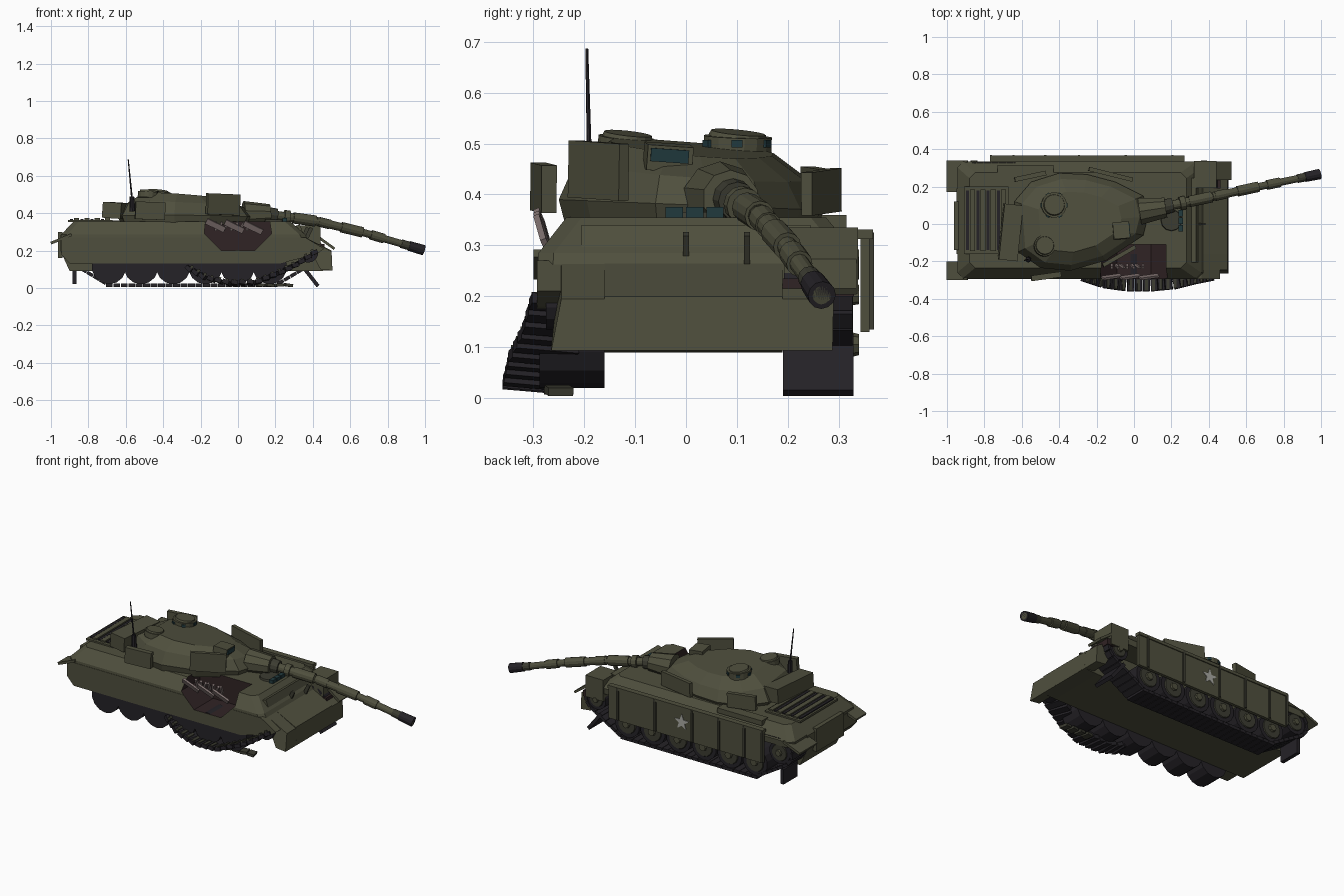
import bpy, bmesh, math
from mathutils import Vector, Matrix, Euler

if "Cube" in bpy.data.objects:
    bpy.data.objects.remove(bpy.data.objects["Cube"])

def mat(name, c):
    m = bpy.data.materials.new(name)
    m.diffuse_color = (*c, 1)
    m.use_nodes = True
    m.node_tree.nodes["Principled BSDF"].inputs["Base Color"].default_value = m.diffuse_color
    return m

OLIVE = mat("olive", (0.078, 0.078, 0.047))
DARK = mat("dark_rubber", (0.018, 0.016, 0.02))
STEEL = mat("dark_olive", (0.045, 0.045, 0.031))
SCORCH = mat("scorched", (0.03, 0.017, 0.018))
GLASS = mat("glass", (0.015, 0.042, 0.048))
TORN = mat("torn_metal", (0.22, 0.17, 0.165))
WHITE = mat("faded_white", (0.4, 0.4, 0.37))

def finish(name, bm, m):
    bmesh.ops.recalc_face_normals(bm, faces=bm.faces)
    me = bpy.data.meshes.new(name)
    bm.to_mesh(me)
    bm.free()
    me.materials.append(m)
    ob = bpy.data.objects.new(name, me)
    bpy.context.collection.objects.link(ob)
    return ob

def loft(name, rings, m):
    bm = bmesh.new()
    vs = [[bm.verts.new(p) for p in r] for r in rings]
    for a, b in zip(vs, vs[1:]):
        for i in range(len(a)):
            j = (i + 1) % len(a)
            bm.faces.new((a[i], a[j], b[j], b[i]))
    bm.faces.new(vs[0][::-1])
    bm.faces.new(vs[-1])
    return finish(name, bm, m)

def prism(name, prof, y0, y1, m):
    return loft(name, [[(x, y, z) for x, z in prof] for y in (y0, y1)], m)

def box(name, c, s, m, rot=(0, 0, 0)):
    bm = bmesh.new()
    bmesh.ops.create_cube(bm, size=1)
    r = Euler([math.radians(a) for a in rot]).to_matrix().to_4x4()
    bm.transform(Matrix.Translation(c) @ r @ Matrix.Diagonal((*s, 1)))
    return finish(name, bm, m)

def rod(name, a, b, r1, r2, m, n=12):
    a, b = Vector(a), Vector(b)
    bm = bmesh.new()
    bmesh.ops.create_cone(bm, cap_ends=True, segments=n, radius1=r1, radius2=r2, depth=(b - a).length)
    q = (b - a).to_track_quat('Z', 'Y').to_matrix().to_4x4()
    bm.transform(Matrix.Translation((a + b) / 2) @ q)
    return finish(name, bm, m)

def walk(points, step):
    """Evenly spaced positions and directions along a polyline."""
    pts, out, left = [Vector(p) for p in points], [], 0.0
    for a, b in zip(pts, pts[1:]):
        d = b - a
        while left < d.length:
            out.append((a + d.normalized() * left, d.normalized()))
            left += step
        left -= d.length
    return out

# Hull: centre tub, upper body, near sponson and bow
tub = prism("hull_tub", [(-.9, .09), (-.95, .2), (-.95, .28), (-.88, .355), (.27, .352), (.35, .275),
                         (.5, .2), (.505, .095), (.42, .09)], -.16, .19, OLIVE)
def plan(x0, x1, y0, y1, z, c=.03):
    return [(x0 + c, y0, z), (x1 - c, y0, z), (x1, y0 + c, z), (x1, y1 - c, z),
            (x1 - c, y1, z), (x0 + c, y1, z), (x0, y1 - c, z), (x0, y0 + c, z)]
upper = loft("upper_hull", [plan(-.94, .38, -.292, .33, .25), plan(-.945, .36, -.29, .333, .285),
                            plan(-.88, .28, -.235, .275, .355)], OLIVE)
sponson = prism("near_sponson", [(-.90, .13), (-.945, .18), (-.945, .27), (.36, .27), (.46, .21), (.42, .18), (.22, .13)],
                -.293, -.155, OLIVE)
loft("bow_plate", [[(x, y, z) for x, y, z in ((.35, a, .275), (.5, a, .195), (.505, b, .093), (.44, b, .1))]
                   for a, b in ((-.245, -.265), (.29, .288))], OLIVE)
box("glacis_ledge", (.325, .02, .305), (.035, .45, .062), OLIVE, (0, -20, 0))

# Blast hole in the near side
cut = prism("hole_cutter", [(-.17, .42), (-.18, .29), (-.09, .2), (.09, .2), (.18, .29), (.16, .42)], -.5, -.11, SCORCH)
cut.hide_render = True
cut.hide_viewport = True
for ob in (tub, upper, sponson):
    md = ob.modifiers.new("hole", 'BOOLEAN')
    md.object, md.operation, md.solver = cut, 'DIFFERENCE', 'EXACT'
    md.material_mode = 'TRANSFER'
for i in range(3):
    box("torn_strip", (-.12 + .1 * i, -.282, .335 - .006 * i), (.11, .012, .032), TORN, (25, 26, 8))
for i in range(7):
    box("torn_scrap", (-.12 + .028 * i, -.225, .33), (.013, .013, .05), TORN, (20, 15 * (i % 3), 0))

# Rear deck louvres and rear plate
box("engine_deck", (-.79, .02, .358), (.24, .36, .012), OLIVE)
for x in (-.89, -.835, -.78, -.725):
    box("louvre_slot", (x, .02, .364), (.016, .32, .012), DARK)
    box("louvre_slat", (x + .027, .02, .367), (.028, .33, .012), OLIVE)
box("rear_plate", (-.95, -.01, .23), (.025, .26, .14), OLIVE)
box("deck_bin", (-.58, .285, .345), (.3, .06, .03), OLIVE)
for y in (.255, -.25):
    box("rear_mudguard", (-.945, y, .262), (.12, .17 if y > 0 else .1, .015), OLIVE, (0, -22, 0))

# Front far fender, burnt bracket and driver hatch
box("front_fender", (.435, .285, .268), (.2, .1, .014), OLIVE, (0, 36, 0))
box("fender_wall", (.38, .265, .27), (.12, .145, .13), OLIVE)
box("burnt_bracket", (.437, .26, .217), (.05, .14, .035), SCORCH)
for i in range(3):
    box("bent_bracket", (.36 + .02 * i, .0 + .12 * i, .295), (.02, .012, .06), STEEL, (0, 25, 0))
rod("driver_hatch", (.2, .02, .345), (.2, .02, .366), .06, .055, STEEL)
for i in (-1, 0, 1):
    box("driver_periscope", (.25, .017 + .04 * i, .364), (.025, .034, .022), GLASS)

# Wheels on both sides
def wheel(name, x, z, r, y0, y1, out):
    rod(name, (x, y0, z), (x, y1, z), r, r, DARK, 14)
    if out > 0:
        rod(name + "_disc", (x, y1 - .01, z), (x, y1 + .006, z), r * .78, r * .68, STEEL, 14)
        rod(name + "_hub", (x, y1, z), (x, y1 + .018, z), r * .3, r * .25, OLIVE, 8)
for i in range(6):
    x = -.69 + .172 * i
    wheel("far_wheel", x, .105, .083, .2, .322, 1)
    wheel("near_wheel", x, .112, .092, -.16, -.288, -1)
wheel("far_sprocket", -.855, .205, .07, .2, .322, 1)
wheel("far_idler", .375, .2, .062, .2, .322, 1)
wheel("near_sprocket", -.855, .205, .07, -.165, -.28, -1)
wheel("near_idler", .375, .19, .055, -.165, -.275, -1)

# Far track: a loop around sprocket, wheels and idler
def arc(cx, cz, r, a0, a1, n=6):
    return [(cx + r * math.cos(math.radians(a0 + (a1 - a0) * i / n)), .26,
             cz + r * math.sin(math.radians(a0 + (a1 - a0) * i / n))) for i in range(n + 1)]
loop = arc(.375, .2, .072, 90, -50) + [(.2, .26, .014), (-.69, .26, .014)] + arc(-.855, .205, .08, 230, 90)
loop.append(loop[0])
for p, d in walk(loop, .04):
    box("far_track_link", p, (.037, .135, .018), DARK, (0, math.degrees(-math.atan2(d.z, d.x)), 0))

# Near track: thrown off and sagging beside the wheels
fallen = [(-.25, -.25, .10), (-.16, -.28, .05), (-.04, -.297, .025), (.1, -.297, .03),
          (.22, -.285, .08), (.32, -.26, .13), (.42, -.24, .20)]
for p, d in walk(fallen, .042):
    a = math.degrees(-math.atan2(d.z, d.x))
    box("thrown_link", p, (.036, .125, .022), DARK, (-5, a + 12, math.degrees(math.atan2(d.y, d.x))))
    box("thrown_link_pad", p + Vector((0, -.03, .008)), (.015, .06, .022), STEEL, (-5, a + 12, 0))
for i in range(4):
    box("loose_link", (.12 + .05 * i, -.25, .015), (.04, .05, .016), STEEL, (0, 8 * (i % 2), 12))

# Bent flaps reaching the ground
box("front_flap", (.385, .26, .065), (.02, .138, .14), DARK, (0, -38, 0))
box("rear_flap", (-.875, .26, .065), (.022, .135, .09), DARK)

# Far side skirt with panel joints and painted star
edges = [.27, .2, -.05, -.3, -.48, -.65, -.77]
for a, b in zip(edges, edges[1:]):
    box("skirt_panel", ((a + b) / 2, .352, .23), (a - b - .006, .018, .2), OLIVE)
    box("skirt_strip", (b + .006, .363, .23), (.012, .012, .19), STEEL)
box("skirt_rail", (-.25, .35, .322), (1.04, .034, .018), OLIVE)
star = [((-.225 + r * math.sin(k * math.pi / 5)), .235 + r * math.cos(k * math.pi / 5))
        for k in range(10) for r in [(.05, .021)[k % 2]]]
prism("star_marking", star, .358, .364, WHITE)

# Turret shell: faceted outline lofted to a tilted roof
outline = [(-.64, .12), (-.55, .225), (-.4, .272), (-.25, .265), (-.1, .225), (.05, .15), (.075, .04),
           (.05, -.06), (-.15, -.195), (-.34, -.25), (-.5, -.235), (-.62, -.15)]
def ring(s, zf):
    pts = [(-.3 + (x + .3) * s, .01 + (y - .01) * s) for x, y in outline]
    return [(x, y, zf(x, y)) for x, y in pts]
loft("turret", [ring(.95, lambda x, y: .34), ring(1, lambda x, y: .38 - .04 * y),
                ring(.88, lambda x, y: .435 - .07 * y - .03 * x),
                ring(.62, lambda x, y: .473 - .06 * x - .08 * y)], OLIVE)
box("turret_bustle", (-.66, -.045, .415), (.1, .3, .085), OLIVE, (0, 4, -6))

# Add-on armour plates around the turret
box("armour_plate", (-.47, -.28, .413), (.16, .03, .094), OLIVE, (0, 2, 8))
box("armour_plate", (-.08, -.172, .447), (.2, .022, .112), OLIVE, (0, 2, 30))
box("armour_plate", (-.555, .255, .41), (.17, .025, .085), OLIVE, (0, 2, 12))
box("armour_plate", (-.125, .266, .405), (.24, .022, .085), OLIVE, (0, 2, -14))

# Cupolas, sight and antenna
rod("cupola", (-.43, .1, .46), (-.427, .102, .514), .068, .068, OLIVE, 16)
rod("cupola_lid", (-.427, .102, .512), (-.426, .103, .522), .058, .054, OLIVE, 16)
for k in range(6):
    a = k * math.pi / 3
    box("cupola_periscope", (-.428 + .062 * math.cos(a), .1 + .062 * math.sin(a), .5), (.02, .022, .015), GLASS,
        (0, 0, math.degrees(a)))
rod("loader_hatch", (-.48, -.118, .48), (-.477, -.115, .512), .057, .057, OLIVE, 16)
rod("loader_lid", (-.477, -.115, .511), (-.476, -.114, .52), .05, .047, OLIVE, 16)
box("gunner_sight", (-.07, -.035, .473), (.085, .09, .05), OLIVE, (-4, 4, 5))
box("gunner_sight_glass", (-.026, -.032, .476), (.006, .075, .026), GLASS, (-4, 4, 5))
rod("antenna_base", (-.565, -.19, .41), (-.567, -.19, .49), .016, .012, DARK, 8)
rod("antenna", (-.567, -.19, .48), (-.587, -.195, .687), .005, .003, DARK, 6)

# Mantlet and drooping gun barrel
G = [Vector(p) for p in ((.03, .067, .39), (.17, .093, .392), (.42, .146, .357), (.66, .198, .299), (.993, .267, .202))]
rod("mantlet", G[0], G[1] - Vector((0, .005, 0)), .075, .056, OLIVE, 10)
rod("mantlet_collar", G[1] - Vector((.02, .004, 0)), G[1].lerp(G[2], .15), .042, .038, STEEL, 12)
for i, r in ((1, .025), (2, .023), (3, .02)):
    rod("barrel", G[i], G[i + 1], r, r * .94, OLIVE, 12)
def band(i, a, b, r, m=OLIVE):
    rod("barrel_sleeve", G[i].lerp(G[i + 1], a), G[i].lerp(G[i + 1], b), r, r, m, 12)
band(1, .3, .42, .036)
band(1, .5, .98, .03)
band(2, .05, .3, .026)
band(2, .55, 1.02, .028)
band(3, .15, .36, .026)
band(3, .64, .8, .023, STEEL)
rod("muzzle", G[3].lerp(G[4], .76), G[4], .026, .028, DARK, 12)
